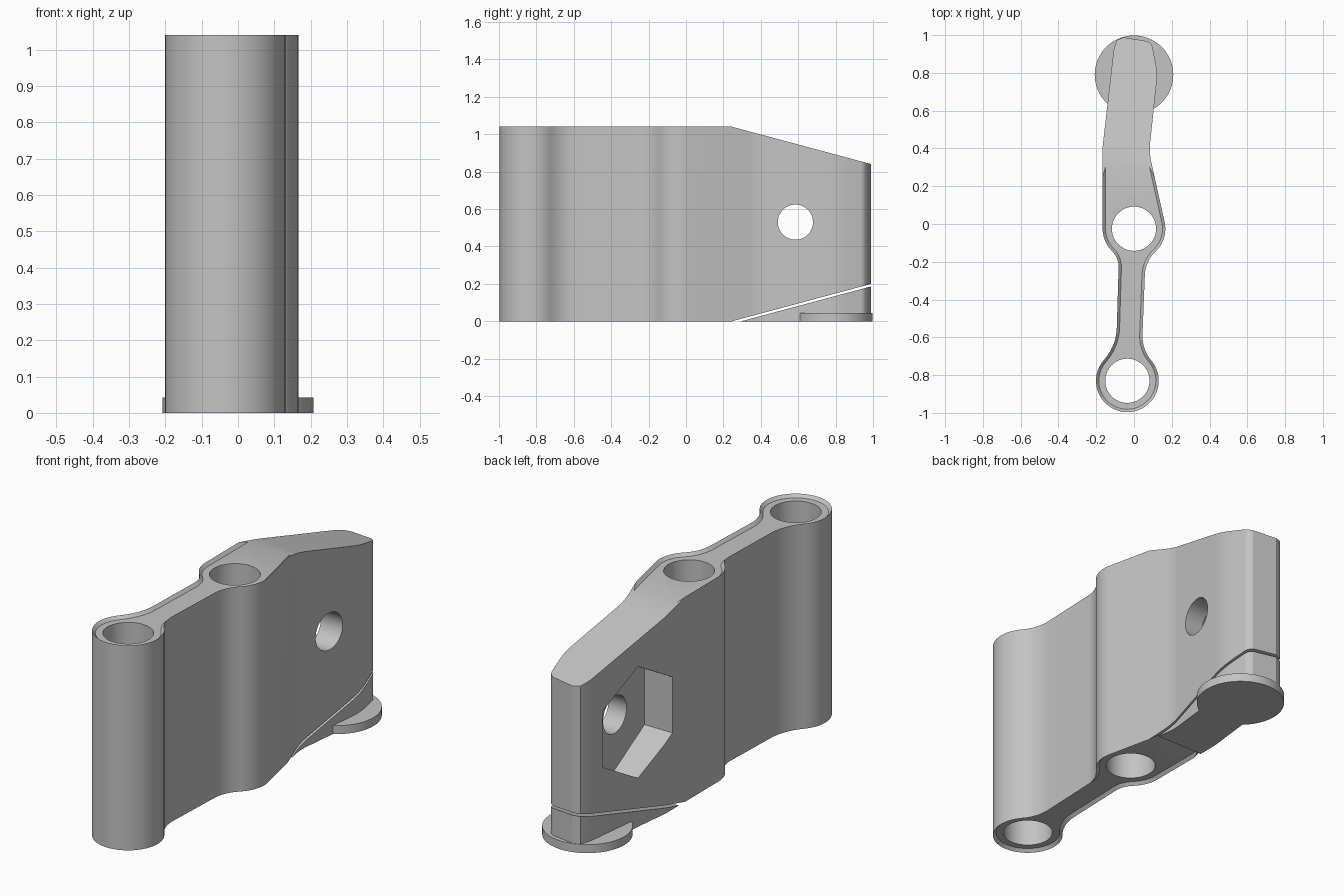
import bpy
import bmesh
from math import sin, cos, tan, radians, pi
from mathutils import Vector, Matrix

cube = bpy.data.objects.get("Cube")
if cube:
    bpy.data.objects.remove(cube, do_unlink=True)

HEIGHT = 1.04
CHAMFER = 0.015
SLOPE = radians(15)
RING = Vector((-0.035, -0.83))
BOSS = Vector((0, -0.025))
OUTER, BORE = 0.166, 0.117

grey = bpy.data.materials.new("plain grey")
grey.use_nodes = True
colour = (0.55, 0.55, 0.55, 1)
grey.diffuse_color = colour
grey.node_tree.nodes["Principled BSDF"].inputs["Base Color"].default_value = colour


def make_object(name, bm):
    bmesh.ops.recalc_face_normals(bm, faces=bm.faces)
    mesh = bpy.data.meshes.new(name)
    bm.to_mesh(mesh)
    bm.free()
    mesh.materials.append(grey)
    obj = bpy.data.objects.new(name, mesh)
    bpy.context.collection.objects.link(obj)
    return obj


def arc(centre, start, end, steps):
    angles = [radians(start + (end - start) * i / steps) for i in range(steps + 1)]
    return [centre + OUTER * Vector((cos(a), sin(a))) for a in angles]


def fillet(before, corner, after, radius, steps=8):
    """Replace a corner by an arc tangent to both of its sides."""
    u, v = (before - corner).normalized(), (after - corner).normalized()
    half = u.angle(v) / 2
    reach = radius / tan(half)
    centre = corner + (u + v).normalized() * (radius / sin(half))
    p, q = corner + u * reach - centre, corner + v * reach - centre
    return [centre + p.lerp(q, i / steps).normalized() * radius for i in range(steps + 1)]


def outline():
    """Counter-clockwise plan of the bracket; corners are (x, y, radius)."""
    ring = arc(RING, 140, 400, 48)
    boss_right = arc(BOSS, -45, 12, 12)
    boss_left = arc(BOSS, 180, 225, 10)
    corners = [(0.042, -0.663, 0.2), (0.06, -0.201, 0.18)]
    back = [(0.08, 0.38, 0.3), (0.125, 0.8, 0.4), (0.095, 0.95, 0.04), (0.07, 0.968, 0),
            (-0.055, 0.988, 0), (-0.09, 0.975, 0), (-0.108, 0.92, 0), (-0.167, 0.4, 0.4)]
    neck = [(-0.08, -0.181, 0.12), (-0.094, -0.642, 0.27)]
    plain = lambda pts: [(p.x, p.y, 0) for p in pts]
    path = plain(ring) + corners + plain(boss_right) + back + plain(boss_left) + neck
    result = []
    for i, (x, y, radius) in enumerate(path):
        here = Vector((x, y))
        before = Vector(path[i - 1][:2])
        after = Vector(path[(i + 1) % len(path)][:2])
        result += fillet(before, here, after, radius) if radius else [here]
    clean = [p for i, p in enumerate(result) if (p - result[i - 1]).length > 0.002]
    return clean


def prism(height):
    bm = bmesh.new()
    base = bm.faces.new([bm.verts.new((p.x, p.y, 0)) for p in outline()])
    grown = bmesh.ops.extrude_face_region(bm, geom=[base], use_keep_orig=True)
    bmesh.ops.translate(bm, vec=(0, 0, height),
                        verts=[g for g in grown["geom"] if isinstance(g, bmesh.types.BMVert)])
    bmesh.ops.recalc_face_normals(bm, faces=bm.faces)
    return bm


def slice_off(bm, y, z, normal):
    """Remove everything on the side the normal points to, and cap the cut."""
    cut = bmesh.ops.bisect_plane(bm, geom=bm.verts[:] + bm.edges[:] + bm.faces[:],
                                 plane_co=(0, y, z), plane_no=normal, clear_outer=True)
    edges = [g for g in cut["geom_cut"] if isinstance(g, bmesh.types.BMEdge)]
    bmesh.ops.holes_fill(bm, edges=edges, sides=0)


def cylinder(radius, depth, sides, matrix):
    bm = bmesh.new()
    bmesh.ops.create_cone(bm, cap_ends=True, segments=sides, radius1=radius,
                          radius2=radius, depth=depth, matrix=matrix)
    return bm


def cut_out(target, name, bm):
    cutter = make_object(name, bm)
    cutter.hide_render = True
    mod = target.modifiers.new(name, "BOOLEAN")
    mod.object = cutter
    mod.solver = "EXACT"
    bpy.context.view_layer.objects.active = target
    bpy.ops.object.modifier_apply(modifier=mod.name)
    bpy.data.objects.remove(cutter, do_unlink=True)


# Main body: chamfered prism with sloping top and underside at the back
up_slope = Vector((0, sin(SLOPE), cos(SLOPE)))
down_slope = Vector((0, sin(SLOPE), -cos(SLOPE)))
bm = prism(HEIGHT)
for cap in [f for f in bm.faces if abs(f.normal.z) > 0.9]:
    rim = list(cap.verts)
    shift = -CHAMFER if cap.normal.z > 0 else CHAMFER
    bmesh.ops.inset_region(bm, faces=[cap], thickness=CHAMFER, use_even_offset=True)
    bmesh.ops.translate(bm, verts=rim, vec=(0, 0, shift))
slice_off(bm, 0.245, HEIGHT, up_slope)
slice_off(bm, 0.245, 0, down_slope)
body = make_object("bracket_body", bm)

# Two vertical bores
for name, centre in (("front_bore", RING), ("middle_bore", BOSS)):
    place = Matrix.Translation((centre.x, centre.y, HEIGHT / 2))
    cut_out(body, name, cylinder(BORE, 2, 64, place))

# Bolt hole through the side, with a hexagonal nut pocket behind it
sideways = Matrix.Rotation(pi / 2, 4, "Y") @ Matrix.Rotation(pi / 2, 4, "Z")
cut_out(body, "nut_pocket", cylinder(0.283, 0.4, 6, Matrix.Translation((-0.21, 0.592, 0.53)) @ sideways))
cut_out(body, "bolt_hole", cylinder(0.094, 1, 48, Matrix.Translation((0, 0.585, 0.53)) @ sideways))

# Wedge filling the space under the sloping underside
bm = prism(HEIGHT / 2)
slice_off(bm, 0.295, 0, -down_slope)
wedge = make_object("support_wedge", bm)

# Round foot
foot = make_object("round_foot", cylinder(0.208, 0.043, 64, Matrix.Translation((0, 0.79, 0.0215))))

# Smooth curved walls, sharp edges kept
bpy.ops.object.select_all(action="DESELECT")
for obj in (body, wedge, foot):
    obj.select_set(True)
bpy.context.view_layer.objects.active = body
bpy.ops.object.shade_smooth_by_angle(angle=radians(25))
